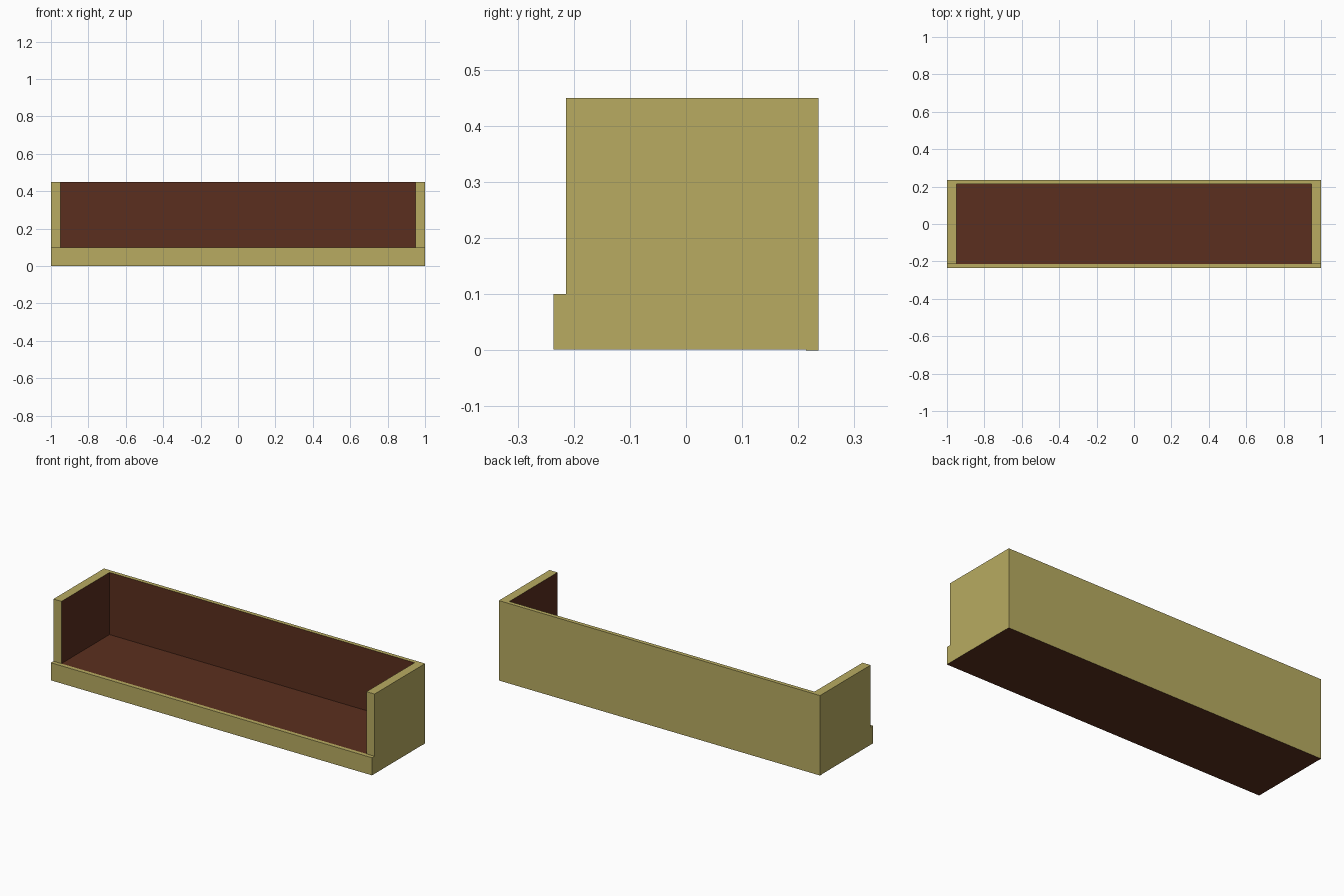
import bpy, bmesh
from mathutils import Vector

if "Cube" in bpy.data.objects:
    bpy.data.objects.remove(bpy.data.objects["Cube"])

def material(name, color):
    m = bpy.data.materials.new(name)
    m.diffuse_color = color
    m.use_nodes = True
    m.node_tree.nodes["Principled BSDF"].inputs["Base Color"].default_value = m.diffuse_color
    return m

OLIVE = material("olive_paint", (0.48, 0.41, 0.12, 1))
BROWN = material("brown_wood", (0.105, 0.028, 0.013, 1))

AXES = {"-x": (-1, 0, 0), "+x": (1, 0, 0), "-y": (0, -1, 0),
        "+y": (0, 1, 0), "-z": (0, 0, -1), "+z": (0, 0, 1)}

def board(name, lo, hi, brown=(), hidden=()):
    """Box from lo to hi; brown faces are stained, hidden faces (joints) are left out."""
    bm = bmesh.new()
    bmesh.ops.create_cube(bm, size=1)
    lo, hi = Vector(lo), Vector(hi)
    for v in bm.verts:
        v.co = Vector([lo[i] if v.co[i] < 0 else hi[i] for i in range(3)])
    bm.normal_update()

    def facing(f, keys):
        return any(f.normal.dot(Vector(AXES[k])) > 0.9 for k in keys)

    for f in bm.faces:
        f.material_index = int(facing(f, brown))
    bmesh.ops.delete(bm, geom=[f for f in bm.faces if facing(f, hidden)], context="FACES")
    me = bpy.data.meshes.new(name)
    bm.to_mesh(me)
    bm.free()
    me.materials.append(OLIVE)
    me.materials.append(BROWN)
    ob = bpy.data.objects.new(name, me)
    bpy.context.collection.objects.link(ob)
    return ob

W, D, H = 1.0, 0.23625, 0.45      # half width, half depth, height
T, S, FLOOR = 0.0225, 0.05, 0.10  # thin board, side board, floor height
B = 0.001                         # tiny lift of everything but the back
YF, YB = -D + T, D - T            # inner planes of front lip and back

# Back board, standing on the ground
board("back_board", (-W, YB, 0), (W, D, H), brown=("-y", "-z"))
# Low lip across the front
board("front_lip", (-W, -D, B), (W, YF, FLOOR), brown=("-z",), hidden=("+y",))
# Raised floor between the sides
board("floor", (-W + S, YF, B), (W - S, YB, FLOOR), brown=("+z", "-z"),
      hidden=("-x", "+x", "-y", "+y"))
# Side boards, stained on the inside
board("left_side", (-W, YF, B), (-W + S, YB, H), brown=("+x", "-z"), hidden=("+y",))
board("right_side", (W - S, YF, B), (W, YB, H), brown=("-x", "-z"), hidden=("+y",))
